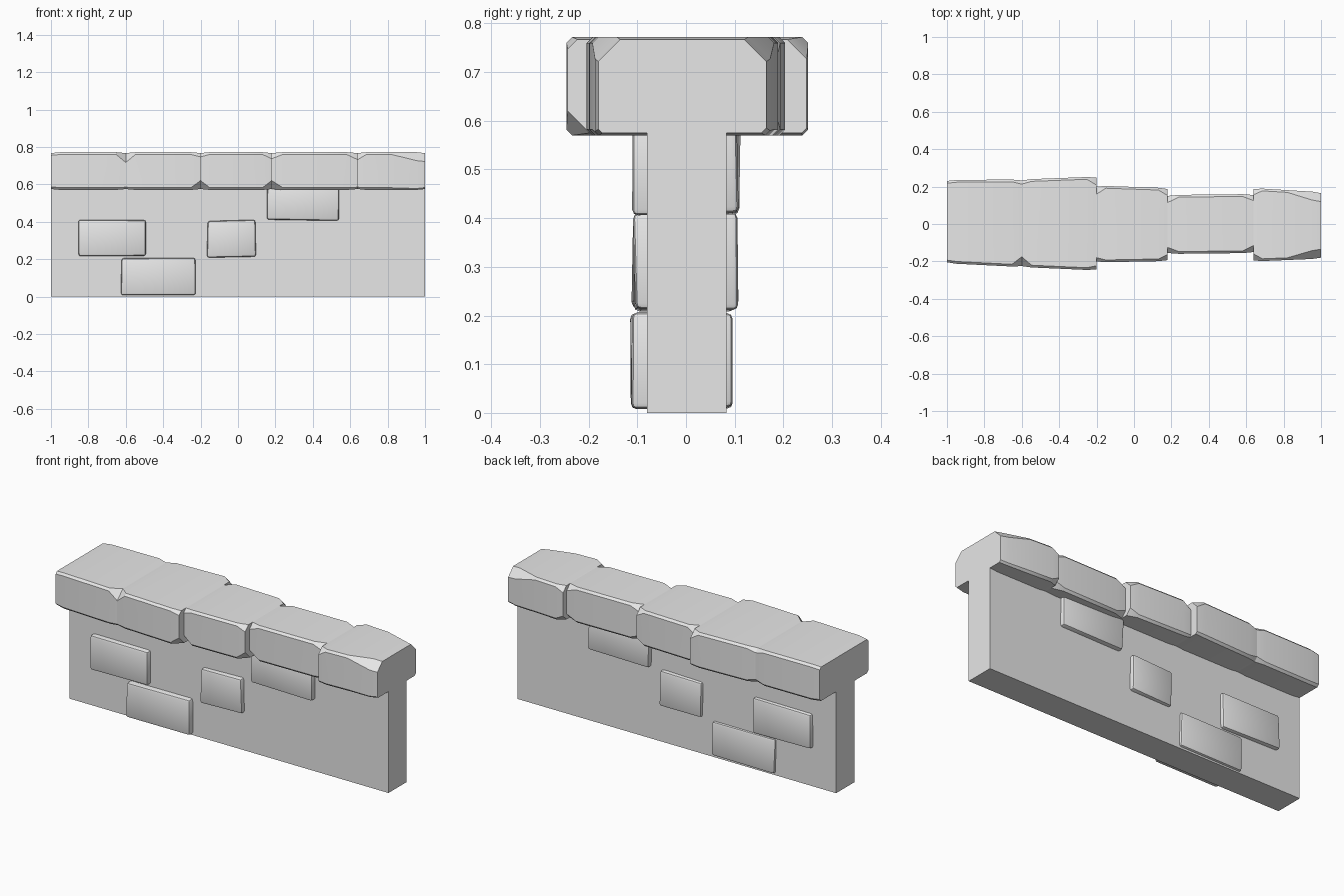
import bpy
import bmesh
import random
from mathutils import Vector

random.seed(4)
cube = bpy.data.objects.get("Cube")
if cube:
    bpy.data.objects.remove(cube, do_unlink=True)

# One plain stone colour
stone = bpy.data.materials.new("grey_stone")
stone.use_nodes = True
stone.diffuse_color = (0.8, 0.8, 0.8, 1)
stone.node_tree.nodes["Principled BSDF"].inputs["Base Color"].default_value = (0.8, 0.8, 0.8, 1)


def make_object(name, bm, smooth=True):
    bmesh.ops.recalc_face_normals(bm, faces=bm.faces[:])
    mesh = bpy.data.meshes.new(name)
    bm.to_mesh(mesh)
    bm.free()
    mesh.materials.append(stone)
    obj = bpy.data.objects.new(name, mesh)
    bpy.context.collection.objects.link(obj)
    if smooth:
        bpy.ops.object.select_all(action="DESELECT")
        obj.select_set(True)
        bpy.context.view_layer.objects.active = obj
        bpy.ops.object.shade_smooth_by_angle(angle=0.5)
    return obj


def box(low, high, bevel=0, wobble=0):
    """Box between two corners, with optional worn corners and rounded edges."""
    low, high = Vector(low), Vector(high)
    bm = bmesh.new()
    bmesh.ops.create_cube(bm, size=1)
    for v in bm.verts:
        for i in range(3):
            v.co[i] = high[i] if v.co[i] > 0 else low[i]
            v.co[i] -= random.uniform(0, wobble) * (1 if v.co[i] == high[i] else -1)
    if bevel:
        bmesh.ops.bevel(bm, geom=bm.edges[:], offset=bevel, segments=2,
                        profile=0.5, affect="EDGES")
    return bm


def section(x, front, back, bottom, top, cuts):
    """Rectangle in the YZ plane with its four corners cut off."""
    ft, fb, bt, bb = cuts
    return [(x, front, bottom + fb), (x, front, top - ft),
            (x, front + ft, top), (x, back - bt, top),
            (x, back, top - bt), (x, back, bottom + bb),
            (x, back - bb, bottom), (x, front + fb, bottom)]


def loft(sections):
    bm = bmesh.new()
    rings = [[bm.verts.new(p) for p in s] for s in sections]
    for a, b in zip(rings, rings[1:]):
        for i in range(len(a)):
            j = (i + 1) % len(a)
            bm.faces.new((a[i], a[j], b[j], b[i]))
    bm.faces.new(rings[0])
    bm.faces.new(rings[-1])
    return bm


# Wall core
make_object("wall_core", box((-1, -0.08, 0), (1, 0.083, 0.63)), smooth=False)

# Raised bricks that pass through the wall
bricks = [
    ("brick_outer", (-0.86, -0.113, 0.21), (-0.485, 0.109, 0.412)),
    ("brick_bottom", (-0.627, -0.119, 0.005), (-0.223, 0.098, 0.208)),
    ("brick_middle", (-0.168, -0.112, 0.208), (0.1, 0.109, 0.412)),
    ("brick_upper", (0.153, -0.112, 0.405), (0.545, 0.113, 0.6)),
]
for name, low, high in bricks:
    make_object(name, box(low, high, bevel=0.012, wobble=0.009))

# Coping stones: x start, x end, front y at each end, back y at each end
stones = [
    (-1, -0.6, -0.205, -0.225, 0.23, 0.233),
    (-0.6, -0.2, -0.225, -0.243, 0.233, 0.248),
    (-0.2, 0.18, -0.2, -0.193, 0.2, 0.187),
    (0.18, 0.64, -0.155, -0.15, 0.15, 0.155),
    (0.64, 1, -0.195, -0.18, 0.187, 0.165),
]
# Corner wear at each joint: front top, front bottom, back top, back bottom
joints = [
    (0.012, 0.012, 0.012, 0.012),
    (0.05, 0.01, 0.02, 0.02),
    (0.02, 0.045, 0.04, 0.01),
    (0.03, 0.045, 0.035, 0.03),
    (0.035, 0.01, 0.03, 0.03),
    (0.045, 0.008, 0.045, 0.01),
]
light_wear = (0.012,) * 4
for n, (x0, x1, f0, f1, b0, b1) in enumerate(stones):
    rings = []
    for t in (0, 0.13, 0.5, 0.87, 1):
        swell = 0.005 if 0 < t < 1 else 0
        wear = joints[n] if t == 0 else joints[n + 1] if t == 1 else light_wear
        if n == len(stones) - 1 and t > 0.5:
            wear = joints[-1]
        rings.append(section(x0 + (x1 - x0) * t,
                             f0 + (f1 - f0) * t - swell,
                             b0 + (b1 - b0) * t + swell,
                             0.575 - swell, 0.767 + swell, wear))
    make_object(f"coping_stone_{n + 1}", loft(rings))
